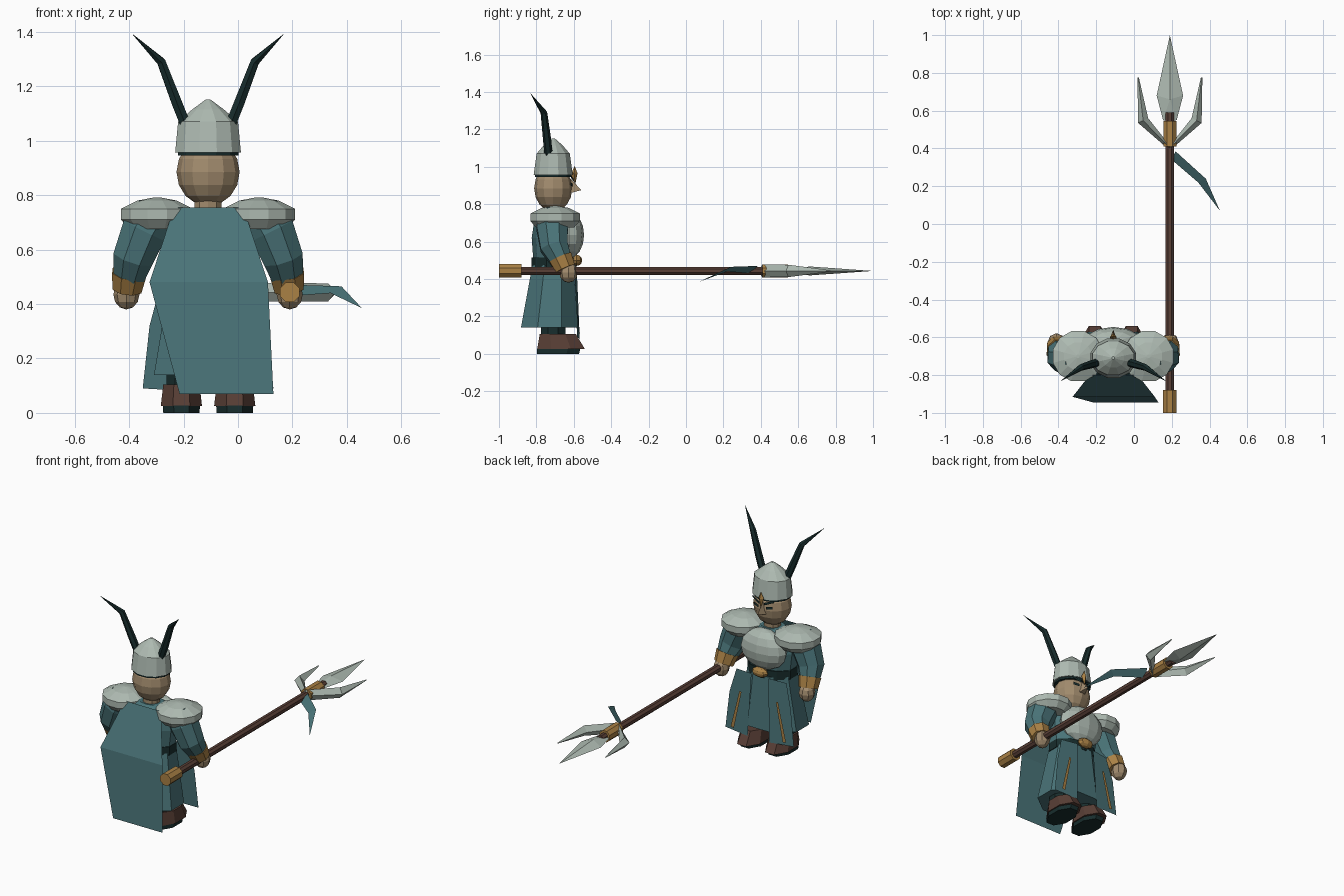
import bpy, bmesh, math
from mathutils import Vector

if "Cube" in bpy.data.objects:
    bpy.data.objects.remove(bpy.data.objects["Cube"])

CX, CY = -0.11, -0.71   # body axis; the figure faces +y


def material(name, rgb):
    m = bpy.data.materials.new(name)
    m.diffuse_color = (*rgb, 1)
    m.use_nodes = True
    m.node_tree.nodes["Principled BSDF"].inputs["Base Color"].default_value = m.diffuse_color
    return m


STEEL = material("pale_steel", (0.42, 0.49, 0.44))
TEAL = material("teal_cloth", (0.068, 0.175, 0.19))
SKIN = material("tan_skin", (0.36, 0.26, 0.155))
GOLD = material("dull_gold", (0.40, 0.22, 0.06))
BROWN = material("brown_leather", (0.10, 0.05, 0.037))
DARK = material("near_black_green", (0.009, 0.026, 0.026))


def mesh(name, verts, faces, mat, fix=True):
    me = bpy.data.meshes.new(name)
    me.from_pydata([tuple(v) for v in verts], [], faces)
    if fix:
        bm = bmesh.new()
        bm.from_mesh(me)
        bmesh.ops.recalc_face_normals(bm, faces=bm.faces)
        bm.to_mesh(me)
        bm.free()
    me.materials.append(mat)
    ob = bpy.data.objects.new(name, me)
    bpy.context.collection.objects.link(ob)
    return ob


def skin_rings(name, rings, mat):
    """Join equal-sized loops of points and cap both ends."""
    n = len(rings[0])
    faces = [(i * n + k, i * n + (k + 1) % n, (i + 1) * n + (k + 1) % n, (i + 1) * n + k)
             for i in range(len(rings) - 1) for k in range(n)]
    faces += [tuple(range(n)), tuple(range((len(rings) - 1) * n, len(rings) * n))]
    return mesh(name, [p for r in rings for p in r], faces, mat)


def lathe(name, x, profile, n, mat, turn=0.5):
    """Stack of ellipses: profile rows are z, rx, ry, centre y."""
    ang = [2 * math.pi * (k + turn) / n for k in range(n)]
    return skin_rings(name, [[(x + rx * math.cos(a), y + ry * math.sin(a), z) for a in ang]
                             for z, rx, ry, y in profile], mat)


def tube(name, pts, radii, n, mat):
    """Straight or bent round bar through points."""
    pts = [Vector(p) for p in pts]
    rings = []
    for i, (p, r) in enumerate(zip(pts, radii)):
        d = (pts[min(i + 1, len(pts) - 1)] - pts[max(i - 1, 0)]).normalized()
        u = d.cross(Vector((0, 0, 1)) if abs(d.z) < 0.8 else Vector((0, 1, 0))).normalized()
        v = d.cross(u)
        rings.append([p + r * (u * math.cos(a) + v * math.sin(a))
                      for a in [2 * math.pi * (k + 0.5) / n for k in range(n)]])
    return skin_rings(name, rings, mat)


def ball(name, c, r, mat, seg=12, rings=8):
    bm = bmesh.new()
    bmesh.ops.create_uvsphere(bm, u_segments=seg, v_segments=rings, radius=1)
    for v in bm.verts:
        v.co = Vector([c[i] + v.co[i] * r[i] for i in range(3)])
    me = bpy.data.meshes.new(name)
    bm.to_mesh(me)
    bm.free()
    me.materials.append(mat)
    ob = bpy.data.objects.new(name, me)
    bpy.context.collection.objects.link(ob)
    return ob


# Head, neck, helmet and its dark lining band
ball("head", (CX, CY, 0.885), (0.116, 0.102, 0.125), SKIN)
lathe("neck", CX, [(0.70, 0.052, 0.05, CY), (0.80, 0.052, 0.05, CY)], 10, SKIN)
lathe("helmet_band", CX, [(0.945, 0.115, 0.102, CY), (0.965, 0.115, 0.102, CY)], 12, DARK)
lathe("helmet", CX, [(0.957, 0.125, 0.108, CY), (1.07, 0.114, 0.092, CY),
                     (1.115, 0.06, 0.052, CY), (1.152, 0.008, 0.008, CY)], 12, STEEL)

# Face: nose, gold nasal guard
mesh("nose", [(CX, -0.615, 0.935), (CX - 0.022, -0.615, 0.86), (CX + 0.022, -0.615, 0.86),
              (CX, -0.56, 0.875)], [(0, 1, 3), (0, 3, 2), (1, 2, 3), (0, 2, 1)], SKIN)
mesh("nasal_guard", [(CX, -0.595, 1.005), (CX - 0.018, -0.598, 0.965), (CX, -0.592, 0.905),
                     (CX + 0.018, -0.598, 0.965), (CX, -0.58, 0.965), (CX, -0.615, 0.96)],
     [(0, 1, 4), (1, 2, 4), (2, 3, 4), (3, 0, 4), (1, 0, 5), (2, 1, 5), (3, 2, 5), (0, 3, 5)], GOLD)

# Torso, belt, skirt
lathe("torso", CX, [(0.48, 0.15, 0.105, -0.71), (0.62, 0.17, 0.115, -0.71),
                    (0.72, 0.16, 0.10, -0.71), (0.755, 0.08, 0.06, -0.71)], 10, TEAL)
lathe("belt", CX, [(0.46, 0.158, 0.117, -0.71), (0.515, 0.158, 0.117, -0.71)], 10, DARK)
lathe("skirt", CX, [(0.14, 0.215, 0.165, -0.73), (0.475, 0.155, 0.12, -0.71)], 8, TEAL)
ball("belt_buckle", (CX, -0.585, 0.50), (0.055, 0.03, 0.03), GOLD, 8, 6)
ball("breastplate", (CX, -0.625, 0.635), (0.155, 0.08, 0.125), STEEL)

# Cape sheet, flaring away from the back
cape_rows = [(-0.235, 0.02, -0.80, 0.755), (-0.325, 0.11, -0.915, 0.48), (-0.215, 0.13, -0.945, 0.07)]
mesh("cape", [p for l, r, y, z in cape_rows for p in ((l, y, z), (r, y, z))],
     [(0, 2, 3, 1), (2, 4, 5, 3)], TEAL, False)

for s, side in ((-1, "left"), (1, "right")):
    def P(x, y, z):
        return (CX + s * x, y, z)

    # Horns
    tube(side + "_horn", [P(0.085, -0.735, 1.065), P(0.115, -0.742, 1.14), P(0.172, -0.76, 1.29),
                          P(0.276, -0.83, 1.39)], [0.022, 0.022, 0.018, 0.001], 6, DARK)
    # Eyes and slanted brows
    mesh(side + "_eye", [P(0.025, -0.607, 0.895), P(0.065, -0.618, 0.90), P(0.065, -0.618, 0.918),
                         P(0.025, -0.607, 0.91)], [(0, 1, 2, 3)], DARK)
    mesh(side + "_brow", [P(0.015, -0.602, 0.92), P(0.075, -0.616, 0.945), P(0.075, -0.616, 0.96),
                          P(0.015, -0.602, 0.935)], [(0, 1, 2, 3)], DARK)
    # Shoulder pads
    lathe(side + "_shoulder_pad", CX + s * 0.187,
          [(0.675, 0.105, 0.105, -0.70), (0.71, 0.137, 0.137, -0.70), (0.75, 0.137, 0.137, -0.70),
           (0.78, 0.075, 0.075, -0.70), (0.792, 0.01, 0.01, -0.70)], 12, STEEL)
    # Arm: sleeve, cuff, hand
    tube(side + "_sleeve", [P(0.19, -0.71, 0.74), P(0.235, -0.715, 0.67), P(0.275, -0.705, 0.57),
                            P(0.292, -0.665, 0.495)], [0.08, 0.09, 0.08, 0.06], 8, TEAL)
    tube(side + "_cuff", [P(0.289, -0.672, 0.515), P(0.297, -0.645, 0.455)], [0.068, 0.058], 8, GOLD)
    ball(side + "_hand", P(0.30, -0.628, 0.435), (0.048, 0.05, 0.055), SKIN, 8, 6)
    # Front coat panel with an angled gold stripe
    mesh(side + "_coat_panel",
         [P(0.06, -0.585, 0.475), P(0.175, -0.60, 0.47), P(0.215, -0.586, 0.32),
          P(0.24, -0.582, 0.09), P(0.075, -0.568, 0.08)], [(0, 1, 2, 3, 4)], TEAL)
    mesh(side + "_gold_stripe",
         [P(0.121, -0.572, 0.345), P(0.135, -0.572, 0.35), P(0.194, -0.568, 0.11),
          P(0.172, -0.568, 0.105)], [(0, 1, 2, 3)], GOLD)
    # Leg, boot, sole
    bx = CX + s * 0.098
    lathe(side + "_leg", bx, [(0.08, 0.06, 0.07, -0.71), (0.30, 0.06, 0.07, -0.71)], 8, DARK)
    lathe(side + "_sole", bx, [(0.0, 0.072, 0.122, -0.685), (0.028, 0.074, 0.125, -0.68)], 8, DARK)
    lathe(side + "_boot", bx, [(0.025, 0.082, 0.138, -0.668), (0.105, 0.072, 0.105, -0.685)], 8, BROWN)

# Spear shaft, gold butt and socket
SX, SZ = 0.19, 0.443


def bar(name, y0, y1, r, mat, n=8):
    return tube(name, [(SX, y0, SZ), (SX, y1, SZ)], [r, r], n, mat)


bar("spear_shaft", -0.99, 0.59, 0.024, BROWN)
bar("spear_butt", -1.0, -0.88, 0.039, GOLD)
bar("spear_socket", 0.41, 0.545, 0.038, GOLD)

# Central blade: flat diamond with a raised ridge
blade = [(0, 0.54), (0.036, 0.55), (0.07, 0.68), (0, 1.0), (-0.07, 0.68), (-0.036, 0.55)]
verts = [(SX + x, y, SZ) for x, y in blade] + [(SX, 0.66, SZ + 0.024), (SX, 0.66, SZ - 0.024)]
mesh("spear_blade", verts, [(k, (k + 1) % 6, t) for k in range(6) for t in (6, 7)], STEEL)

# Side prongs: ridged bars from the socket to the outer tips
for s, side in ((-1, "left"), (1, "right")):
    rows = [(-0.005, 0.385, 0.012, 0.43, 0.034), (0.168, 0.535, 0.115, 0.56, 0.033),
            (0.172, 0.775, 0.164, 0.775, 0.003)]
    rings = [[(SX + s * xo, yo, SZ), (SX + s * (xo + xi) / 2, (yo + yi) / 2, SZ + h),
              (SX + s * xi, yi, SZ), (SX + s * (xo + xi) / 2, (yo + yi) / 2, SZ - h)]
             for xo, yo, xi, yi, h in rows]
    skin_rings(side + "_prong", rings, STEEL)

# Cloth ribbon streaming from the spear head
mesh("spear_ribbon", [(0.20, 0.34, 0.43), (0.22, 0.385, 0.47), (0.38, 0.24, 0.465),
                      (0.34, 0.22, 0.44), (0.455, 0.07, 0.385)], [(0, 3, 2, 1), (3, 4, 2)], TEAL)
